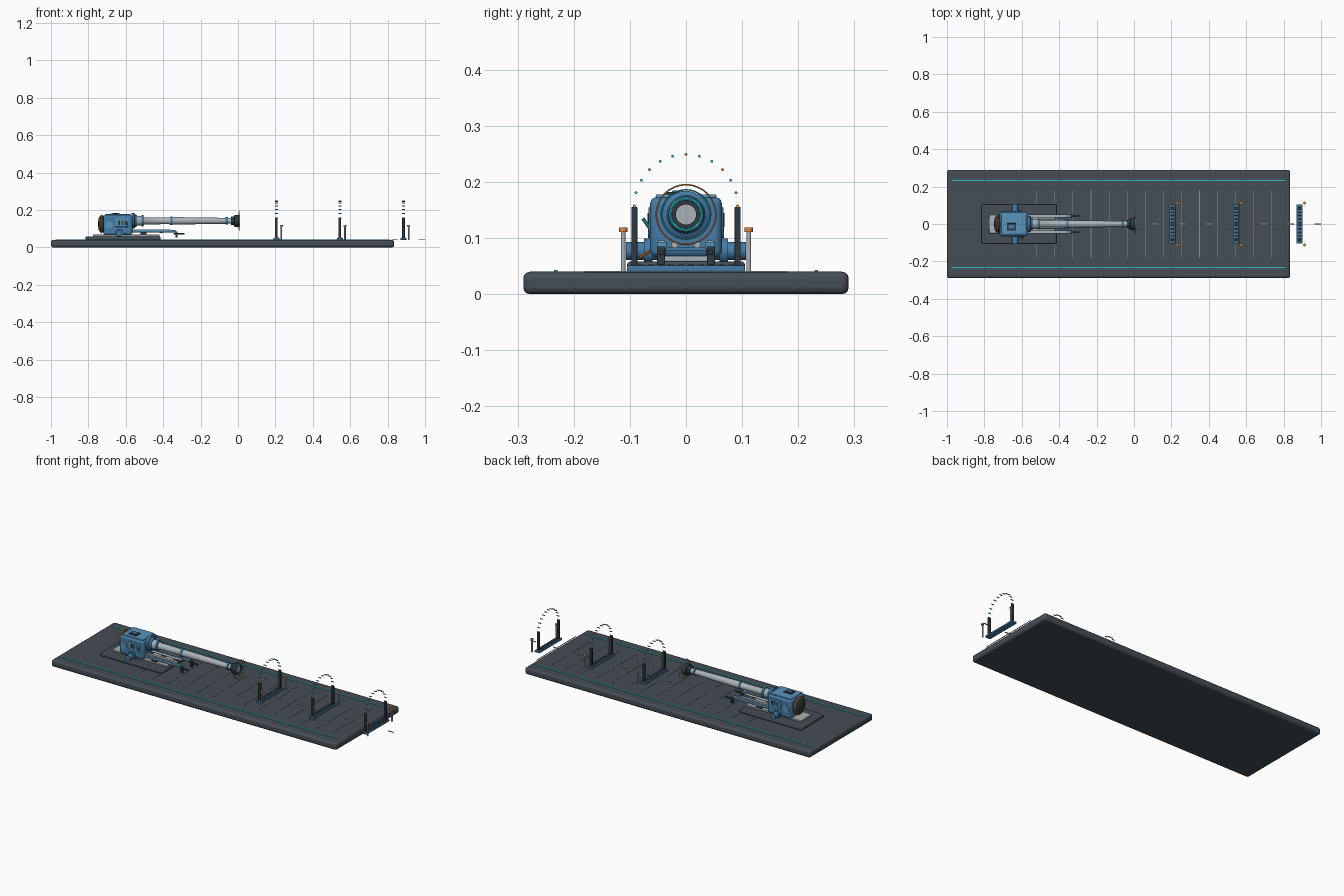
import bpy, bmesh, math
from mathutils import Vector, Matrix

if "Cube" in bpy.data.objects:
    bpy.data.objects.remove(bpy.data.objects["Cube"])


def material(name, r, g, b):
    m = bpy.data.materials.new(name)
    m.diffuse_color = (r, g, b, 1)
    m.use_nodes = True
    m.node_tree.nodes["Principled BSDF"].inputs["Base Color"].default_value = m.diffuse_color
    return m


BLUE = material("blue_paint", 0.06, 0.2, 0.38)
LIGHT_BLUE = material("light_blue_paint", 0.1, 0.3, 0.5)
DARK = material("dark_metal", 0.03, 0.04, 0.05)
DECK = material("deck_grey", 0.06, 0.075, 0.09)
STEEL = material("steel", 0.4, 0.45, 0.48)
TEAL = material("teal_light", 0.03, 0.5, 0.58)
ORANGE = material("orange_light", 0.8, 0.25, 0.05)
LINE = material("grid_line", 0.2, 0.32, 0.34)


def finish(name, bm, mat, bevel=0, segs=2):
    bmesh.ops.recalc_face_normals(bm, faces=bm.faces)
    me = bpy.data.meshes.new(name)
    bm.to_mesh(me)
    bm.free()
    ob = bpy.data.objects.new(name, me)
    bpy.context.collection.objects.link(ob)
    me.materials.append(mat)
    if bevel:
        mod = ob.modifiers.new("bevel", 'BEVEL')
        mod.width, mod.segments = bevel, segs
    me.shade_smooth()
    me.set_sharp_from_angle(angle=math.radians(35))
    return ob


def box(name, x, y, z, mat, bevel=0, segs=2):
    """Box from (min, max) pairs."""
    bm = bmesh.new()
    c = [(a + b) / 2 for a, b in (x, y, z)]
    s = [b - a for a, b in (x, y, z)]
    bmesh.ops.create_cube(bm, size=1, matrix=Matrix.Translation(c) @ Matrix.Diagonal((*s, 1)))
    return finish(name, bm, mat, bevel, segs)


def rod(name, p, q, r, mat, n=20):
    p, q = Vector(p), Vector(q)
    d = q - p
    bm = bmesh.new()
    bmesh.ops.create_cone(bm, cap_ends=True, segments=n, radius1=r, radius2=r, depth=d.length,
                          matrix=Matrix.Translation((p + q) / 2) @ d.to_track_quat('Z', 'Y').to_matrix().to_4x4())
    return finish(name, bm, mat)


def lathe(name, profile, mat, closed=False, n=40, zc=0.142):
    """Spin (x, radius) points round the barrel axis."""
    bm = bmesh.new()
    vs = [bm.verts.new((x, 0, zc + r)) for x, r in profile]
    pairs = list(zip(vs, vs[1:])) + ([(vs[-1], vs[0])] if closed else [])
    es = [bm.edges.new(p) for p in pairs]
    bmesh.ops.spin(bm, geom=vs + es, cent=(0, 0, zc), axis=(1, 0, 0), angle=math.tau, steps=n, use_merge=True)
    bmesh.ops.remove_doubles(bm, verts=bm.verts, dist=1e-5)
    return finish(name, bm, mat)


def ring(name, x, radius, t, mat):
    prof = [(x + t * math.cos(a * math.tau / 8), radius + t * math.sin(a * math.tau / 8)) for a in range(8)]
    return lathe(name, prof, mat, True, 48)


# deck slab with edge strips, cross lines and centre dashes
box("deck_slab", (-1, 0.835), (-0.29, 0.29), (0, 0.04), DECK, 0.012, 3)
for s in (-1, 1):
    box("edge_strip", (-0.975, 0.81), (s * 0.232 - 0.003, s * 0.232 + 0.003), (0.039, 0.043), TEAL)
for i in range(15):
    x = -0.52 + i * 0.0967
    box("cross_line", (x - 0.0015, x + 0.0015), (-0.18, 0.18), (0.039, 0.0415), LINE)
for i in range(7):
    x = 0.113 + i * 0.145
    box("centre_dash", (x - 0.017, x + 0.017), (-0.0025, 0.0025), (0.04, 0.043), LINE)

# mount plate and sled
box("mount_plate", (-0.815, -0.415), (-0.105, 0.105), (0.04, 0.058), DECK, 0.005)
box("sled_plate", (-0.775, -0.42), (-0.05, 0.05), (0.058, 0.068), STEEL, 0.002)

# receiver housing
box("receiver_body", (-0.72, -0.565), (-0.064, 0.064), (0.066, 0.173), BLUE, 0.012, 3)
box("receiver_top_plate", (-0.71, -0.575), (-0.054, 0.054), (0.17, 0.178), LIGHT_BLUE, 0.003)
box("top_hatch", (-0.68, -0.63), (-0.035, 0.005), (0.176, 0.182), DARK, 0.002)
box("top_hatch_lid", (-0.672, -0.638), (-0.025, -0.005), (0.18, 0.185), BLUE, 0.002)
rod("trunnion", (-0.635, -0.107, 0.077), (-0.635, 0.107, 0.077), 0.016, BLUE, 28)
for s in (-1, 1):
    rod("trunnion_collar", (-0.635, s * 0.06, 0.077), (-0.635, s * 0.075, 0.077), 0.022, BLUE, 28)
    rod("side_disc", (-0.69, s * 0.06, 0.12), (-0.69, s * 0.068, 0.12), 0.02, LIGHT_BLUE, 28)
    box("side_panel", (-0.655, -0.585), sorted((s * 0.062, s * 0.067)), (0.11, 0.155), LIGHT_BLUE, 0.002)
    for i in range(3):
        x = -0.642 + i * 0.018
        box("side_vent", (x, x + 0.01), sorted((s * 0.065, s * 0.069)), (0.12, 0.145), DARK)
    # twin rails with end claws
    box("rail", (-0.57, -0.335), sorted((s * 0.034, s * 0.052)), (0.08, 0.093), LIGHT_BLUE, 0.002)
    box("rail_cap", (-0.57, -0.36), sorted((s * 0.037, s * 0.049)), (0.092, 0.096), STEEL)
    box("rail_foot", (-0.52, -0.49), sorted((s * 0.036, s * 0.05)), (0.066, 0.082), DARK)
    rod("recoil_rod", (-0.57, s * 0.02, 0.088), (-0.37, s * 0.02, 0.088), 0.006, STEEL)
    box("claw_arm", (-0.345, -0.285), sorted((s * 0.04, s * 0.048)), (0.07, 0.078), DARK, 0.002)
    box("claw_upright", (-0.335, -0.323), sorted((s * 0.037, s * 0.052)), (0.052, 0.085), DARK, 0.002)
box("rail_bridge", (-0.42, -0.4), (-0.05, 0.05), (0.078, 0.084), BLUE)

# rear breech cap
lathe("breech_cap", [(-0.715, 0), (-0.715, 0.045), (-0.735, 0.045), (-0.745, 0.03), (-0.75, 0)], DARK, zc=0.125)
ob = ring("breech_ring", -0.732, 0.046, 0.004, ORANGE)
ob.location.z = -0.017

# side levers
rod("charging_lever", (-0.6, -0.055, 0.083), (-0.6, -0.082, 0.065), 0.0025, ORANGE, 10)
rod("side_handle", (-0.59, -0.063, 0.115), (-0.59, -0.077, 0.135), 0.003, TEAL, 10)

# barrel, collars and muzzle
lathe("front_collar", [(-0.57, 0), (-0.57, 0.042), (-0.555, 0.042), (-0.55, 0.034), (-0.54, 0.03), (-0.54, 0)], BLUE)
lathe("barrel", [(-0.57, 0), (-0.57, 0.026), (-0.51, 0.026), (-0.5, 0.019), (-0.37, 0.018), (-0.365, 0.02),
                 (-0.2, 0.018), (-0.03, 0.015), (-0.03, 0)], STEEL)
for x, r in ((-0.51, 0.03), (-0.355, 0.023), (-0.06, 0.02)):
    lathe("barrel_band", [(x - 0.006, 0.01), (x - 0.006, r), (x + 0.006, r), (x + 0.006, 0.01)], BLUE)
lathe("muzzle", [(-0.037, 0.012), (-0.037, 0.022), (-0.022, 0.024), (-0.018, 0.032), (0.004, 0.032), (0.007, 0.028),
                 (0.007, 0.018), (-0.02, 0.018), (-0.02, 0.012)], DARK, True)
rod("muzzle_core", (-0.025, 0, 0.142), (0.003, 0, 0.142), 0.0185, STEEL, 32)
ring("muzzle_glow", 0.006, 0.028, 0.003, TEAL)
ring("inner_halo", 0.002, 0.044, 0.0012, TEAL)
ring("outer_halo", 0.009, 0.053, 0.0014, ORANGE)

# three gates: sill, posts, arch of lights and marker lamps
for x in (0.205, 0.545, 0.885):
    box("gate_sill", (x - 0.016, x + 0.016), (-0.105, 0.105), (0.04, 0.051), BLUE, 0.002)
    for i in range(10):
        y = -0.081 + i * 0.018
        box("sill_slat", (x - 0.011, x + 0.011), (y - 0.005, y + 0.005), (0.05, 0.053), DARK)
    for s in (-1, 1):
        box("gate_post", (x - 0.007, x + 0.007), (s * 0.092 - 0.0055, s * 0.092 + 0.0055), (0.05, 0.155), DARK, 0.001)
        rod("lamp_pole", (x + 0.027, s * 0.112, 0.04), (x + 0.027, s * 0.112, 0.112), 0.0042, STEEL, 14)
        rod("lamp_cap", (x + 0.027, s * 0.112, 0.111), (x + 0.027, s * 0.112, 0.119), 0.0075, ORANGE, 16)
    for i in range(13):
        a = math.radians(15 * i)
        y, z = 0.092 * math.cos(a), 0.157 + 0.092 * math.sin(a)
        rod("arch_light", (x - 0.008, y, z), (x + 0.008, y, z), 0.0026, ORANGE if i % 3 == 0 else TEAL, 10)
